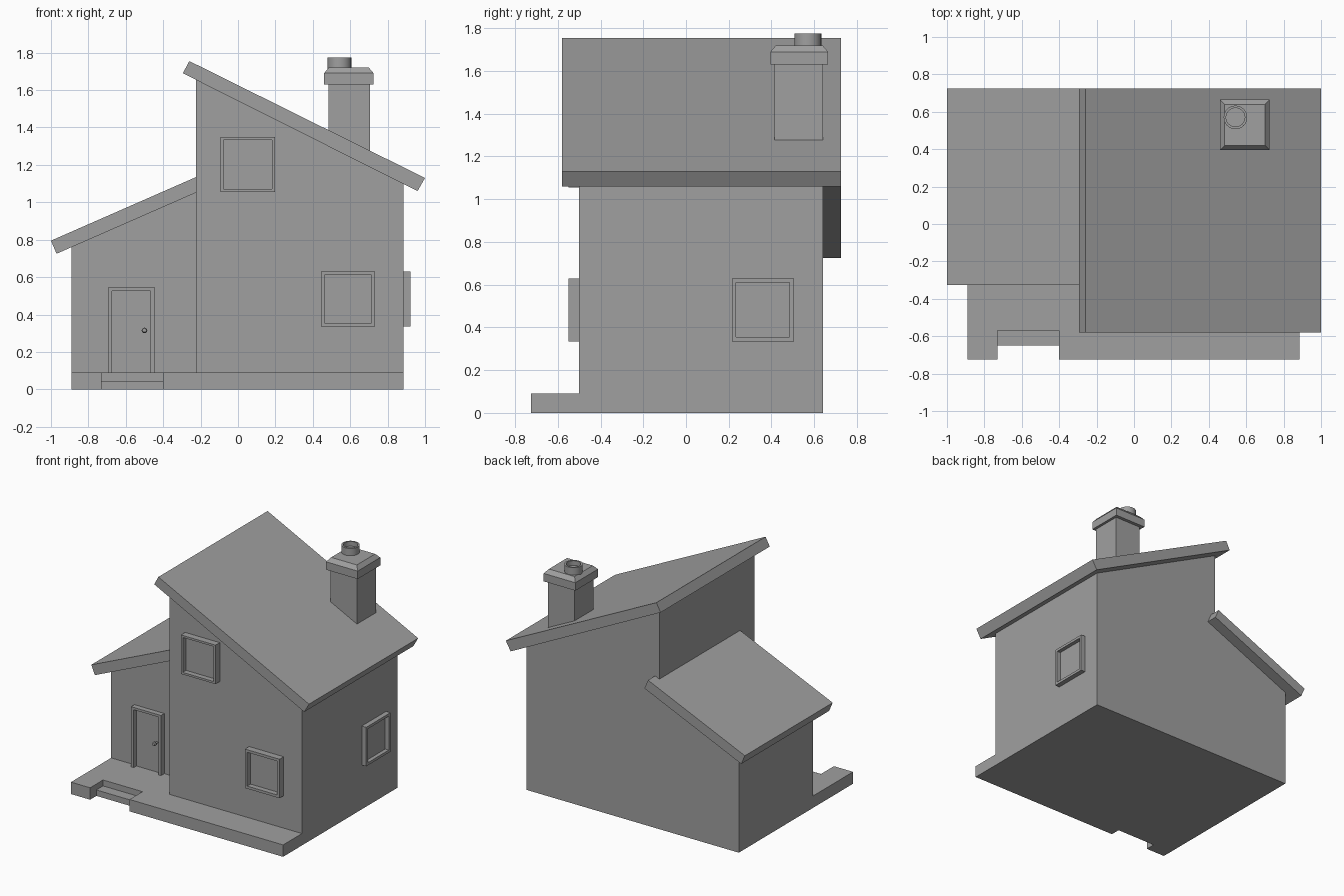
import bpy, bmesh
from mathutils import Vector, Matrix

cube = bpy.data.objects.get("Cube")
if cube:
    bpy.data.objects.remove(cube, do_unlink=True)

GREY = (0.35, 0.35, 0.35, 1)
plaster = bpy.data.materials.new("plain grey")
plaster.use_nodes = True
plaster.diffuse_color = GREY
plaster.node_tree.nodes["Principled BSDF"].inputs["Base Color"].default_value = GREY


def finish(name, bm):
    bmesh.ops.recalc_face_normals(bm, faces=bm.faces)
    mesh = bpy.data.meshes.new(name)
    bm.to_mesh(mesh)
    bm.free()
    mesh.materials.append(plaster)
    obj = bpy.data.objects.new(name, mesh)
    bpy.context.collection.objects.link(obj)
    return obj


def prism(name, outline, start, end, axis="y"):
    """Extrude an outline: (x, z) along y, or (x, y) along z."""
    place = (lambda a, b: (a, start, b)) if axis == "y" else (lambda a, b: (a, b, start))
    bm = bmesh.new()
    face = bm.faces.new([bm.verts.new(place(a, b)) for a, b in outline])
    move = Vector((0, end - start, 0) if axis == "y" else (0, 0, end - start))
    result = bmesh.ops.extrude_face_region(bm, geom=[face], use_keep_orig=True)
    verts = [v for v in result["geom"] if isinstance(v, bmesh.types.BMVert)]
    bmesh.ops.translate(bm, verts=verts, vec=move)
    return finish(name, bm)


def box(name, x0, x1, y0, y1, z0, z1):
    return prism(name, [(x0, y0), (x1, y0), (x1, y1), (x0, y1)], z0, z1, "z")


def window(name, width, height, border, depth, matrix):
    """Raised square casing with a sunken pane, facing local -y."""
    w, h = width / 2, height / 2
    bm = bmesh.new()
    bmesh.ops.create_cube(bm, size=1, matrix=Matrix.Translation((0, -depth / 2, 0))
                          @ Matrix.Diagonal((width, depth, height, 1)))
    bm.normal_update()
    front = [f for f in bm.faces if f.normal.y < -0.9]
    bmesh.ops.inset_individual(bm, faces=front, thickness=border)
    pane = bmesh.ops.extrude_face_region(bm, geom=front)
    bmesh.ops.delete(bm, geom=front, context="FACES")
    verts = [v for v in pane["geom"] if isinstance(v, bmesh.types.BMVert)]
    bmesh.ops.translate(bm, verts=verts, vec=(0, depth * 0.8, 0))
    finish(name, bm).matrix_world = matrix


def lathe(name, profile, matrix, steps=32):
    """Spin a (radius, height) profile around local z."""
    bm = bmesh.new()
    verts = [bm.verts.new((r, 0, z)) for r, z in profile]
    edges = [bm.edges.new(pair) for pair in zip(verts, verts[1:])]
    bmesh.ops.spin(bm, geom=verts + edges, cent=(0, 0, 0), axis=(0, 0, 1),
                   angle=6.283185307, steps=steps)
    bmesh.ops.remove_doubles(bm, verts=bm.verts, dist=0.0005)
    obj = finish(name, bm)
    obj.matrix_world = matrix
    bpy.ops.object.select_all(action="DESELECT")
    obj.select_set(True)
    bpy.context.view_layer.objects.active = obj
    bpy.ops.object.shade_smooth_by_angle()


# Floor slab with porch and notch for the step
FLOOR, BACK, FRONT, WING_FRONT = 0.09, 0.64, -0.5, -0.245
prism("floor_slab", [(-0.89, -0.725), (-0.73, -0.725), (-0.73, -0.57), (-0.4, -0.57),
                     (-0.4, -0.725), (0.885, -0.725), (0.885, BACK), (-0.89, BACK)],
      0, FLOOR, "z")
box("porch_step", -0.73, -0.4, -0.65, -0.57, 0, 0.045)

# Walls with sloping tops
prism("main_walls", [(-0.225, FLOOR), (0.885, FLOOR), (0.885, 1.105), (-0.225, 1.66)],
      FRONT, BACK)
prism("wing_walls", [(-0.89, FLOOR), (-0.225, FLOOR), (-0.225, 1.06), (-0.89, 0.765)],
      WING_FRONT, BACK)

# Overhanging roof slabs
prism("main_roof", [(-0.26, 1.755), (1.0, 1.13), (0.96, 1.06), (-0.295, 1.69)], -0.58, 0.725)
prism("wing_roof", [(-1.0, 0.795), (-0.97, 0.725), (-0.16, 1.08), (-0.19, 1.15)],
      -0.325, 0.725)

# Windows
for name, x, z, border in (("upper_front_window", 0.0525, 1.2025, 0.022),
                           ("lower_front_window", 0.5875, 0.4825, 0.028)):
    window(name, 0.29, 0.295, border, 0.05, Matrix.Translation((x, FRONT, z)))
window("side_window", 0.29, 0.295, 0.028, 0.037,
       Matrix.Translation((0.885, 0.36, 0.4825)) @ Matrix.Rotation(1.570796, 4, "Z"))

# Door, its three-sided casing and knob
prism("door_casing", [(-0.695, FLOOR), (-0.695, 0.545), (-0.445, 0.545), (-0.445, FLOOR),
                      (-0.467, FLOOR), (-0.467, 0.527), (-0.673, 0.527), (-0.673, FLOOR)],
      WING_FRONT - 0.04, WING_FRONT)
box("door", -0.673, -0.467, WING_FRONT - 0.008, WING_FRONT, FLOOR, 0.527)
lathe("door_knob", [(0.007, 0), (0.007, 0.022), (0.014, 0.028), (0.015, 0.036),
                    (0.01, 0.045), (0, 0.047)],
      Matrix.Translation((-0.5, WING_FRONT - 0.006, 0.315)) @ Matrix.Rotation(1.570796, 4, "X"), 16)

# Chimney shaft, bevelled cap and hollow pot
box("chimney_shaft", 0.485, 0.705, 0.415, BACK, 1.2, 1.64)
box("chimney_cap", 0.46, 0.725, 0.395, 0.665, 1.63, 1.69)
bm = bmesh.new()
bmesh.ops.create_cube(bm, size=1, matrix=Matrix.Translation((0.5925, 0.53, 1.705))
                      @ Matrix.Diagonal((0.265, 0.27, 0.03, 1)))
top = [v for v in bm.verts if v.co.z > 1.71]
bmesh.ops.scale(bm, verts=top, vec=(0.81, 0.81, 1),
                space=Matrix.Translation((-0.5925, -0.53, 0)))
finish("chimney_cap_slope", bm)
lathe("chimney_pot", [(0.063, 0), (0.063, 0.065), (0.05, 0.065), (0.05, 0.03), (0, 0.03)],
      Matrix.Translation((0.5425, 0.57, 1.71)))
